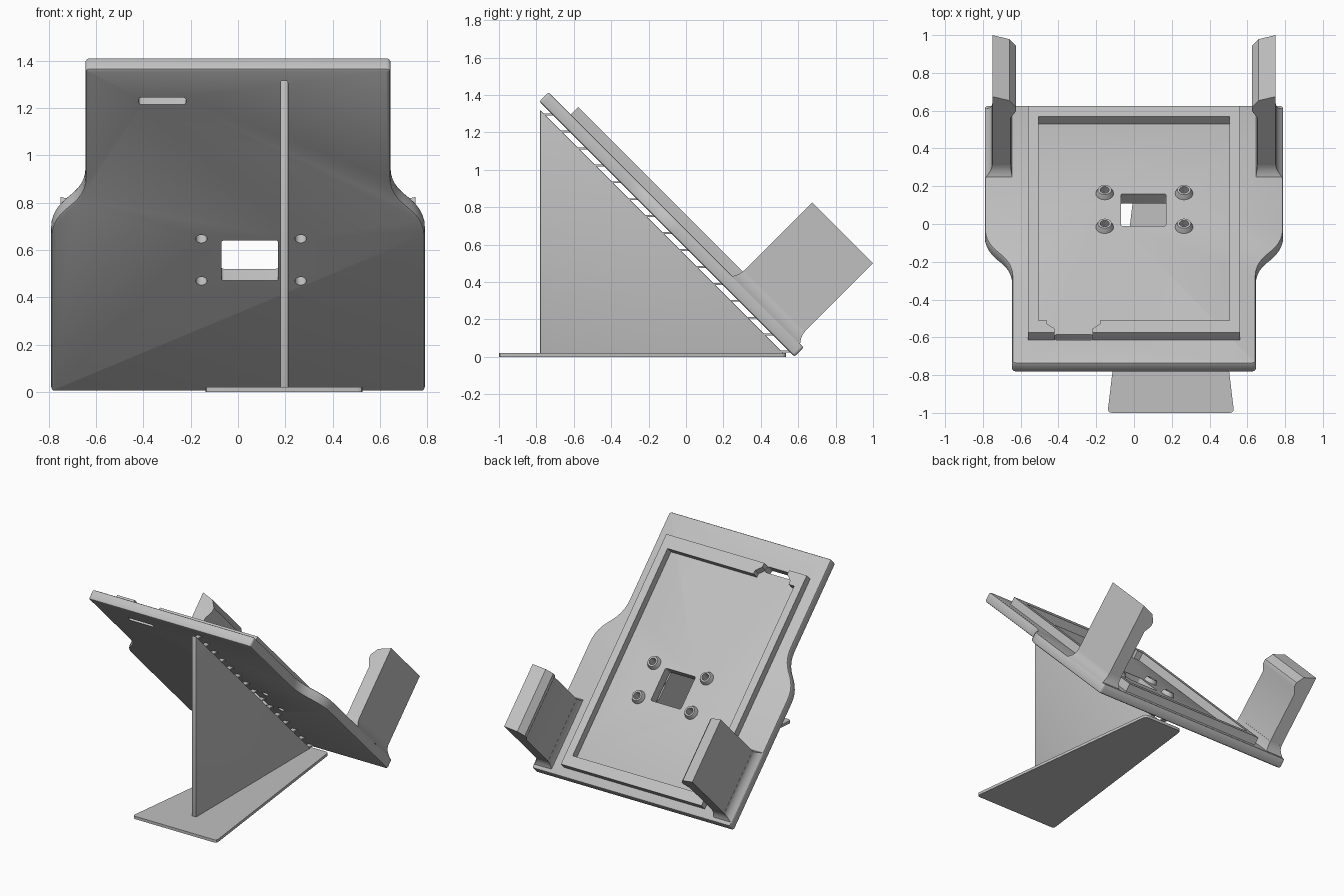
import bpy, bmesh, math
from mathutils import Matrix, Vector

cube = bpy.data.objects.get("Cube")
if cube:
    bpy.data.objects.remove(cube, do_unlink=True)

# Single plastic colour
GREY = (0.53, 0.53, 0.53, 1)
mat = bpy.data.materials.new("light_grey_plastic")
mat.use_nodes = True
mat.diffuse_color = GREY
mat.node_tree.nodes["Principled BSDF"].inputs["Base Color"].default_value = GREY

# Tilted frame: x across, y down the slope, z out of the tray
TILT = Matrix.Translation((0, 0.29, 0.29)) @ Matrix.Rotation(math.radians(-45), 4, 'X')
FLAT = Matrix.Identity(4)
TOP = 0.071          # tray thickness
RIM = 0.127          # rim height


def finish(name, bm, matrix=FLAT):
    bmesh.ops.transform(bm, matrix=matrix, verts=bm.verts)
    bmesh.ops.recalc_face_normals(bm, faces=bm.faces)
    mesh = bpy.data.meshes.new(name)
    bm.to_mesh(mesh)
    bm.free()
    mesh.materials.append(mat)
    obj = bpy.data.objects.new(name, mesh)
    bpy.context.collection.objects.link(obj)
    return obj


def loft(name, rings, matrix=FLAT):
    """Skin a list of equal-length closed rings and cap both ends."""
    bm = bmesh.new()
    loops = [[bm.verts.new(p) for p in ring] for ring in rings]
    n = len(loops[0])
    for a, b in zip(loops, loops[1:]):
        for i in range(n):
            bm.faces.new((a[i], a[(i + 1) % n], b[(i + 1) % n], b[i]))
    bm.faces.new(loops[0])
    bm.faces.new(loops[-1])
    return finish(name, bm, matrix)


def prism(name, outline, lo, hi, axis=2, matrix=FLAT):
    """Extrude a 2D outline along the given axis."""
    def lift(p, d):
        c = list(p)
        c.insert(axis, d)
        return c
    return loft(name, [[lift(p, d) for p in outline] for d in (lo, hi)], matrix)


def rounded(points, radius, steps=4):
    """Replace every corner by a smooth arc-like curve."""
    out = []
    for i, p in enumerate(points):
        p, a, b = (Vector(q) for q in (p, points[i - 1], points[(i + 1) % len(points)]))
        r = min(radius, (a - p).length * 0.45, (b - p).length * 0.45)
        s, e = p + (a - p).normalized() * r, p + (b - p).normalized() * r
        for k in range(steps + 1):
            t = k / steps
            out.append(tuple(s * (1 - t) ** 2 + p * 2 * t * (1 - t) + e * t * t))
    return out


def rect(x0, x1, y0, y1):
    return [(x0, y0), (x1, y0), (x1, y1), (x0, y1)]


def circle(x, y, r, n=20):
    return [(x + r * math.cos(2 * math.pi * i / n), y + r * math.sin(2 * math.pi * i / n))
            for i in range(n)]


def bake(obj):
    dg = bpy.context.evaluated_depsgraph_get()
    mesh = bpy.data.meshes.new_from_object(obj.evaluated_get(dg))
    obj.modifiers.clear()
    obj.data = mesh


def bevel(obj, width, segments=2):
    m = obj.modifiers.new("bevel", 'BEVEL')
    m.width, m.segments = width, segments
    m.limit_method, m.angle_limit = 'ANGLE', math.radians(50)
    bake(obj)


def cut(obj, cutters):
    for c in cutters:
        m = obj.modifiers.new("cut", 'BOOLEAN')
        m.operation, m.solver, m.object = 'DIFFERENCE', 'EXACT', c
    bake(obj)
    for c in cutters:
        bpy.data.objects.remove(c, do_unlink=True)


# Tilted back plate, narrow at the top with curved shoulders
half = [(0.645, -1.52), (0.645, -0.78), (0.79, -0.61), (0.79, 0.41)]
outline = half + [(-x, v) for x, v in reversed(half)]
plate = prism("back_plate", rounded(outline, 0.1 * 0.2, 3), 0, TOP, 2, TILT)
bpy.data.objects.remove(plate, do_unlink=True)
soft = []
for i, p in enumerate(outline):
    radius = 0.09 if abs(p[1] + 0.7) < 0.1 else 0.018
    ring = rounded(outline, radius, 5)
    soft += ring[i * 6:i * 6 + 6]
plate = prism("back_plate", soft, 0, TOP, 2, TILT)
bevel(plate, 0.012)

# Four raised screw bosses
SCREWS = [(x, v) for x in (-0.155, 0.265) for v in (-0.505, -0.253)]
bosses = []
for i, (x, v) in enumerate(SCREWS):
    rings = [[(*p, n) for p in circle(x, v, r)]
             for r, n in ((0.05, TOP - 0.01), (0.046, TOP + 0.005), (0.036, TOP + 0.028))]
    boss = loft(f"screw_boss_{i + 1}", rings, TILT)
    cut(boss, [prism("cutter", circle(x, v, 0.024), -0.1, 0.3, 2, TILT)])
    bosses.append(boss)

# Cable window, strap slot and screw holes through the plate
cutters = [prism("cutter", rounded(rect(-0.07, 0.17, -0.495, -0.255), 0.012), -0.1, 0.2, 2, TILT),
           prism("cutter", rounded(rect(-0.42, -0.22, -1.35, -1.308), 0.015), -0.1, 0.2, 2, TILT)]
cutters += [prism("cutter", circle(x, v, 0.024), -0.1, 0.2, 2, TILT) for x, v in SCREWS]
cut(plate, cutters)

# Raised rim, open at the notch above the slot
rim = [(-0.22, -1.351), (0.56, -1.351), (0.56, 0.346), (-0.56, 0.346),
       (-0.56, -1.351), (-0.42, -1.351), (-0.42, -1.32), (-0.46, -1.285), (-0.46, -1.259),
       (-0.505, -1.259), (-0.505, 0.269), (0.505, 0.269), (0.505, -1.259),
       (-0.18, -1.259), (-0.18, -1.285), (-0.22, -1.32)]
prism("tray_rim", rim, TOP - 0.01, RIM, 2, TILT)

# Side arms with an inward lip, and their flared feet
V0, V1 = -0.106, 0.354
arm = [(0.75, TOP - 0.01), (0.75, 0.65), (0.66, 0.62), (0.625, 0.57),
       (0.625, 0.54), (0.653, 0.49), (0.653, TOP - 0.01)]
for side, s in (("left", 1), ("right", -1)):
    prism(f"{side}_arm", [(s * x, n) for x, n in arm], V0, V1, 1, TILT)
    rings = []
    for k in range(6):
        t = k / 5
        f = (1 - t) ** 2
        n = TOP - 0.004 + 0.07 * t
        r = rect(0.652 - 0.008 * f, 0.751 + 0.036 * f, V0 - 0.001 - 0.025 * f, V1 + 0.001 + 0.03 * f)
        rings.append([(s * x, v, n) for x, v in r])
    loft(f"{side}_arm_foot", rings, TILT)

# Upright triangular support rib
X0, X1 = 0.177, 0.213
rib = prism("support_rib", [(-0.78, 0.005), (-0.78, 1.32), (0.535, 0.005)], X0, X1, 0)
bevel(rib, 0.006)

# Thin breakaway tabs joining the rib to the plate
for k in range(15):
    y = -0.75 + 0.0905 * k
    z = 0.54 - y
    prism(f"rib_tab_{k + 1}", [(y - 0.005, z), (y + 0.042, z), (y + 0.032, z + 0.01),
                               (y - 0.015, z + 0.01)], X0, X1, 0)

# Tapered floor plate
C = 0.195
foot = [(C - 0.335, -1), (C + 0.335, -1), (C + 0.152, 0.535), (C - 0.152, 0.535)]
prism("floor_plate", rounded(foot, 0.025), 0, 0.02)

# Smooth shading with sharp edges kept
bpy.ops.object.select_all(action='DESELECT')
for o in bpy.context.scene.objects:
    if o.type == 'MESH':
        o.select_set(True)
        bpy.context.view_layer.objects.active = o
bpy.ops.object.shade_smooth_by_angle(angle=math.radians(30))
